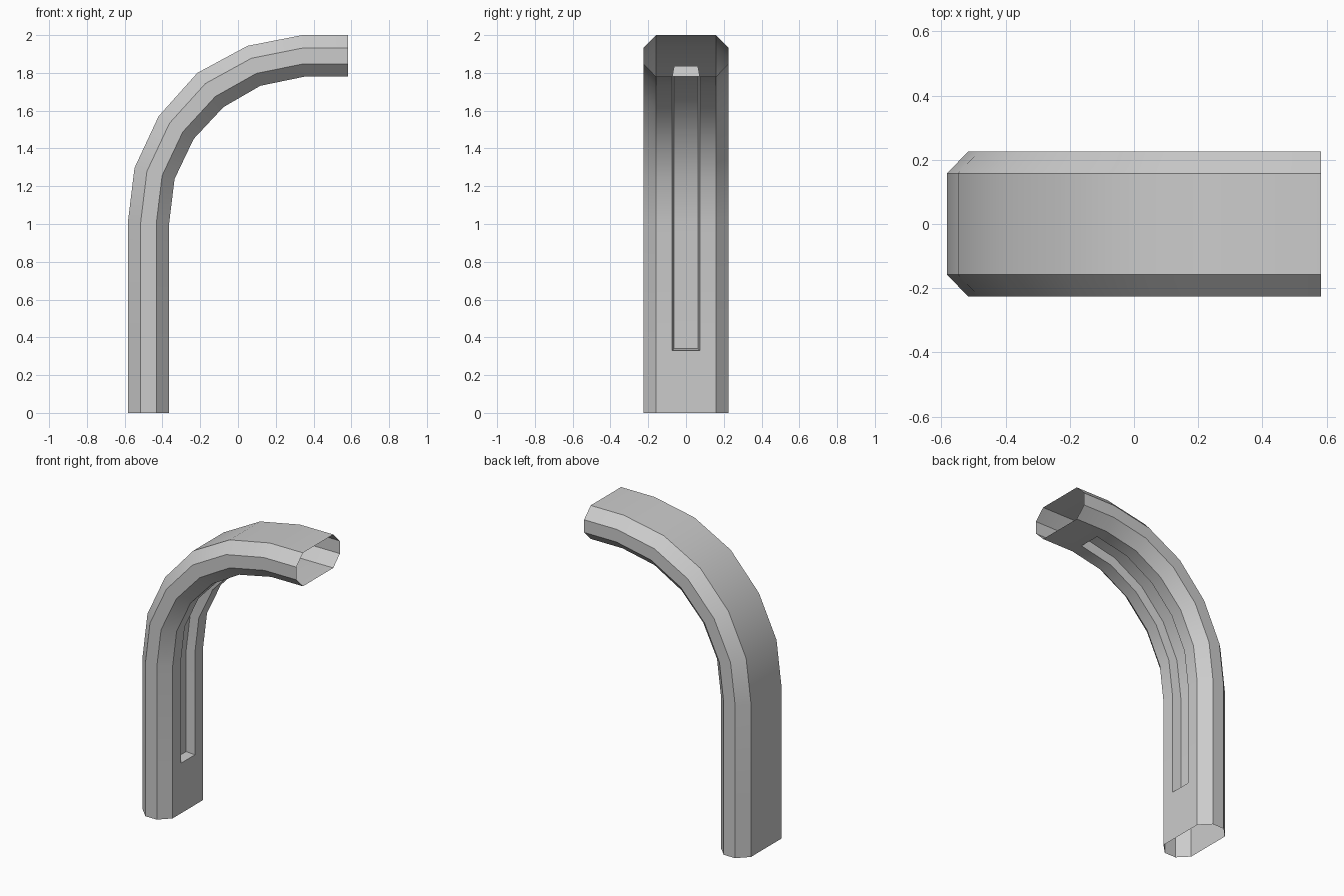
import bpy, bmesh

if "Cube" in bpy.data.objects:
    bpy.data.objects.remove(bpy.data.objects["Cube"])

# Side profiles (x, z) of the outer and inner curves, matched ring by ring
outer = [(-.583, 0), (-.583, .33), (-.583, 1.01), (-.548, 1.297), (-.42, 1.571),
         (-.215, 1.8), (.05, 1.943), (.341, 2.0), (.583, 2.0)]
inner = [(-.365, 0), (-.365, .33), (-.365, 1.0), (-.336, 1.238), (-.235, 1.45),
         (-.077, 1.619), (.119, 1.732), (.352, 1.78), (.583, 1.78)]
# Chamfered section: (y, fraction from outer to inner), slot edges between items 4 and 5
section = [(-.158, 0), (-.226, .31), (-.226, .69), (-.158, 1), (-.073, 1),
           (.073, 1), (.158, 1), (.226, .69), (.226, .31), (.158, 0)]
SLOT_A, SLOT_B = 1, 7          # rings where the slot starts and stops
FLOOR = [(-.063, .74), (.063, .74)]

bm = bmesh.new()


def ring(i, pts, dx=0, dz=0):
    (xo, zo), (xi, zi) = outer[i], inner[i]
    return [bm.verts.new((xo + (xi - xo) * t + dx, y, zo + (zi - zo) * t + dz))
            for y, t in pts]


# Open curved tube, leaving the slot opening free
rings = [ring(i, section) for i in range(len(outer))]
n = len(section)
for i in range(len(rings) - 1):
    a, b = rings[i], rings[i + 1]
    for j in range(n):
        if j == 4 and SLOT_A <= i < SLOT_B:
            continue
        k = (j + 1) % n
        bm.faces.new((a[j], a[k], b[k], b[j]))

# Recessed slot: tapered side walls, floor and end walls
floor = {}
for i in range(SLOT_A, SLOT_B + 1):
    floor[i] = ring(i, FLOOR, -.01 if i == SLOT_B else 0, .01 if i == SLOT_A else 0)
for i in range(SLOT_A, SLOT_B):
    a = [rings[i][4], *floor[i], rings[i][5]]
    b = [rings[i + 1][4], *floor[i + 1], rings[i + 1][5]]
    for j in range(3):
        bm.faces.new((a[j], a[j + 1], b[j + 1], b[j]))
for i in (SLOT_A, SLOT_B):
    bm.faces.new((rings[i][4], rings[i][5], floor[i][1], floor[i][0]))

bmesh.ops.recalc_face_normals(bm, faces=bm.faces)
# Make sure the outer skin faces outward
bm.faces.ensure_lookup_table()
side = max(bm.faces, key=lambda f: f.calc_center_median().y)
if side.normal.y < 0:
    bmesh.ops.reverse_faces(bm, faces=bm.faces)

mesh = bpy.data.meshes.new("curved_tube")
bm.to_mesh(mesh)
bm.free()
tube = bpy.data.objects.new("curved_tube", mesh)
bpy.context.collection.objects.link(tube)

# Smooth along the bend, sharp at the chamfers
bpy.context.view_layer.objects.active = tube
tube.select_set(True)
bpy.ops.object.shade_smooth_by_angle(angle=0.5236)
